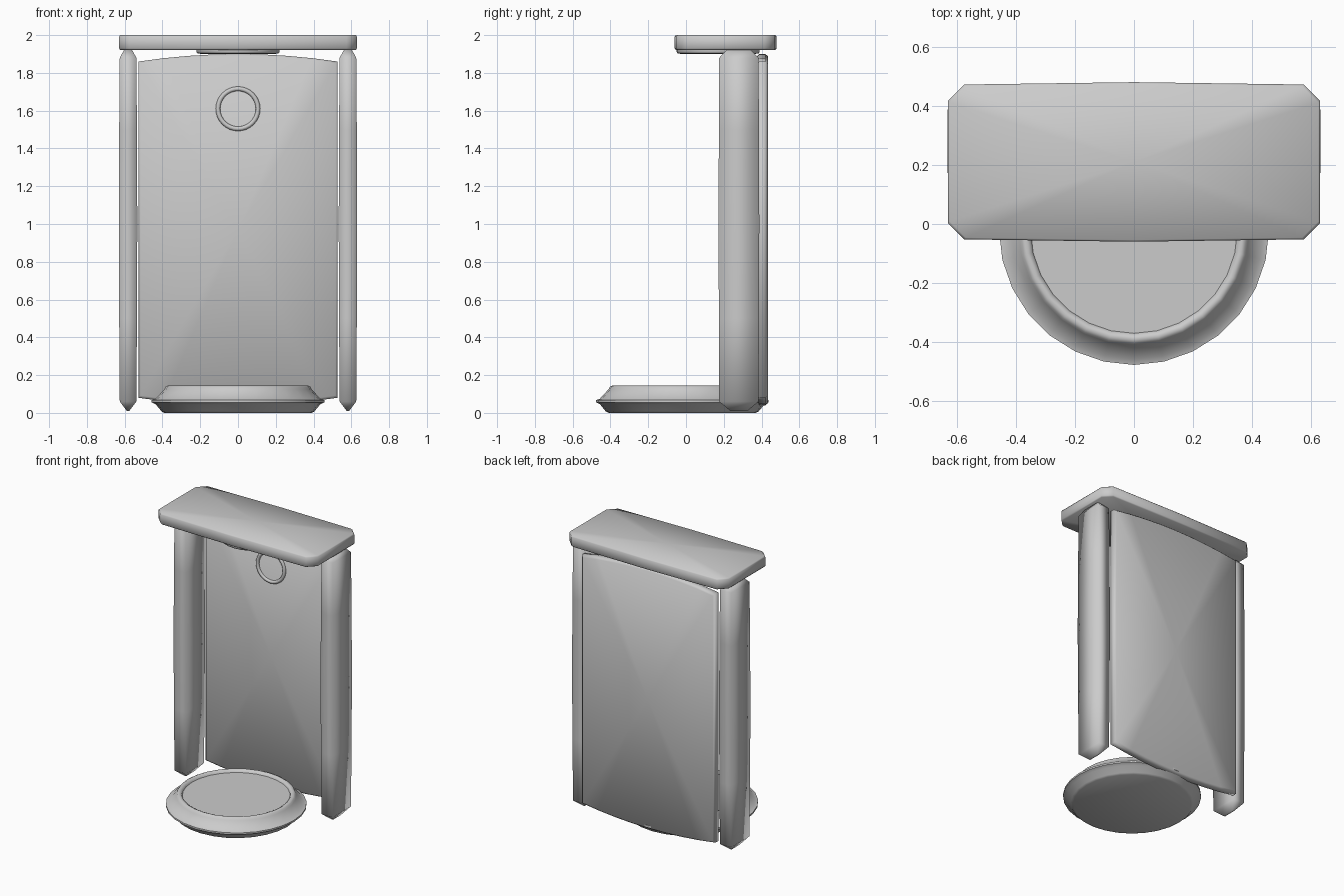
import bpy
import bmesh
import math
from mathutils import Vector

cube = bpy.data.objects.get("Cube")
if cube:
    bpy.data.objects.remove(cube)

grey = bpy.data.materials.new("plain grey")
grey.use_nodes = True
GREY = (0.6, 0.6, 0.6, 1)
grey.diffuse_color = GREY
grey.node_tree.nodes["Principled BSDF"].inputs["Base Color"].default_value = GREY


def loft(name, rings, angle=180):
    """Skin a stack of equal-sized rings and cap both ends with a fan."""
    bm = bmesh.new()
    loops = [[bm.verts.new(p) for p in ring] for ring in rings]
    n = len(loops[0])
    for a, b in zip(loops, loops[1:]):
        for i in range(n):
            j = (i + 1) % n
            bm.faces.new((a[i], a[j], b[j], b[i]))
    for ring in (loops[0], loops[-1]):
        hub = bm.verts.new(sum((v.co for v in ring), Vector()) / n)
        for i in range(n):
            bm.faces.new((ring[i], ring[(i + 1) % n], hub))
    bmesh.ops.recalc_face_normals(bm, faces=bm.faces)
    mesh = bpy.data.meshes.new(name)
    bm.to_mesh(mesh)
    bm.free()
    ob = bpy.data.objects.new(name, mesh)
    bpy.context.collection.objects.link(ob)
    finish(ob, angle)
    return ob


def finish(ob, angle):
    ob.data.materials.append(grey)
    bpy.ops.object.select_all(action="DESELECT")
    ob.select_set(True)
    bpy.context.view_layer.objects.active = ob
    bpy.ops.object.shade_smooth_by_angle(angle=math.radians(angle))


def lathe(name, profile, y, sides, angle):
    """Turn (radius, height) pairs about an upright axis."""
    turns = [2 * math.pi * i / sides for i in range(sides)]
    return loft(name, [[(r * math.sin(t), y - r * math.cos(t), z) for t in turns]
                       for r, z in profile], angle)


# Round foot plate with thin flange and raised rim
lathe("foot_plate", [(0.39, 0.0), (0.405, 0.008), (0.435, 0.045), (0.457, 0.056),
                     (0.457, 0.068), (0.437, 0.074), (0.39, 0.125), (0.384, 0.138),
                     (0.37, 0.145), (0.355, 0.138), (0.35, 0.125)], -0.02, 28, 60)

# Side posts, slightly bowed with tapered ends
POST = [(0.01, 0.006, 0.045), (0.06, 0.044, 0.104), (0.5, 0.047, 0.106),
        (1.0, 0.049, 0.108), (1.5, 0.047, 0.106), (1.88, 0.044, 0.104),
        (1.92, 0.022, 0.065)]
for side, label in ((1, "left"), (-1, "right")):
    loft(label + "_post",
         [[(side * 0.582 + sx * hx, 0.28 + sy * hy, z)
           for sx, sy in ((-1, -1), (1, -1), (1, 1), (-1, 1))]
          for z, hx, hy in POST])


# Back panel, bowed at top and bottom, with rounded rims
def panel_outline(y, inset):
    half, steps = 0.528 - inset, 8
    xs = [half * (2 * i / steps - 1) for i in range(steps + 1)]

    def bow(x):
        return 0.04 * (1 - (x / half) ** 2)
    low = [(x, y, 0.08 + inset - bow(x)) for x in xs]
    high = [(x, y, 1.86 - inset + bow(x)) for x in reversed(xs)]
    return low + high


loft("back_panel", [panel_outline(y, inset) for y, inset in
                    ((0.375, 0.012), (0.388, 0), (0.42, 0), (0.434, 0.012))])

# Ring on the panel front
bpy.ops.mesh.primitive_torus_add(major_radius=0.106, minor_radius=0.012,
                                 major_segments=32, minor_segments=8,
                                 location=(0, 0.374, 1.61),
                                 rotation=(math.pi / 2, 0, 0))
ring = bpy.context.object
ring.name = "panel_ring"
finish(ring, 180)


# Canopy slab with clipped corners and gently bowed long sides
def canopy_outline(z, inset):
    w, d, clip = 0.63 - inset, 0.262 - inset, 0.055
    quarter = [(w, -d + clip), (w, d - clip), (w - clip, d), (0, d + 0.008),
               (-w + clip, d), (-w, d - clip), (-w, -d + clip),
               (-w + clip, -d), (0, -d - 0.008), (w - clip, -d)]
    return [(x, 0.21 + y, z) for x, y in quarter]


loft("canopy", [canopy_outline(z, inset) for z, inset in
                ((1.922, 0.006), (1.93, 0), (1.992, 0), (2.0, 0.006))])

# Shallow disc under the canopy
lathe("canopy_disc", [(0.19, 1.9), (0.215, 1.903), (0.22, 1.912), (0.22, 1.925)],
      0.17, 28, 60)
